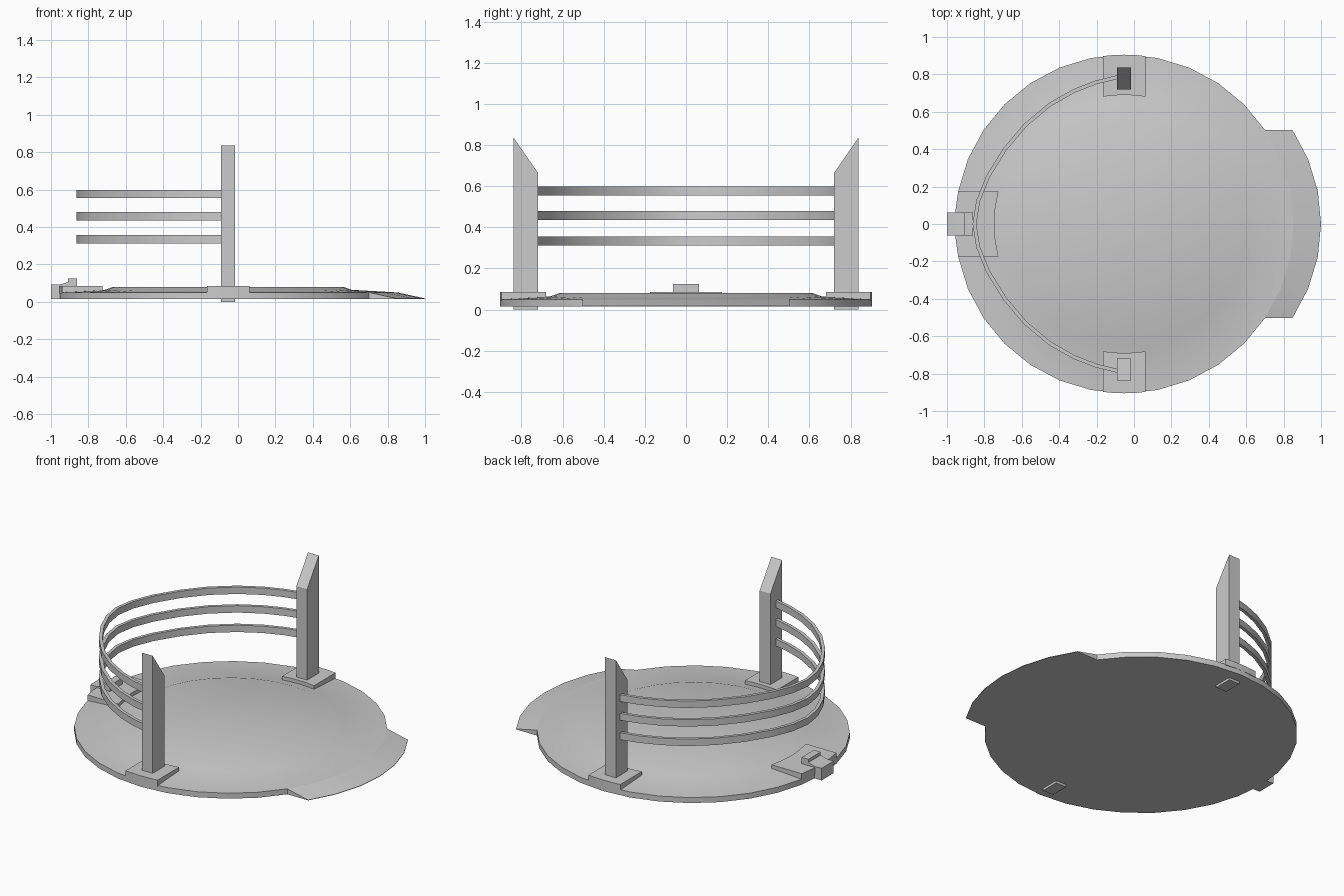
import bpy, bmesh
from math import cos, sin, pi, radians
from mathutils import Vector

if "Cube" in bpy.data.objects:
    bpy.data.objects.remove(bpy.data.objects["Cube"])

CX, R, SEG = -0.052, 0.905, 32


def finish(bm, name, smooth=None):
    bmesh.ops.recalc_face_normals(bm, faces=bm.faces)
    me = bpy.data.meshes.new(name)
    bm.to_mesh(me)
    bm.free()
    ob = bpy.data.objects.new(name, me)
    bpy.context.collection.objects.link(ob)
    if smooth:
        bpy.ops.object.select_all(action='DESELECT')
        bpy.context.view_layer.objects.active = ob
        ob.select_set(True)
        bpy.ops.object.shade_smooth_by_angle(angle=radians(smooth))
    return ob


def prism(name, pts, extrude):
    """Extrude a planar 3D outline along a vector."""
    bm = bmesh.new()
    a = [bm.verts.new(p) for p in pts]
    b = [bm.verts.new(Vector(p) + Vector(extrude)) for p in pts]
    bm.faces.new(a)
    bm.faces.new(b)
    for i in range(len(a)):
        j = (i + 1) % len(a)
        bm.faces.new((a[i], a[j], b[j], b[i]))
    return finish(bm, name)


# Round base with a slightly raised centre
bm = bmesh.new()
rings = []
for r, z in [(R, 0.015), (R, 0.05), (0.66, 0.064), (0.615, 0.08)]:
    rings.append([bm.verts.new((CX + r * cos(2 * pi * i / SEG), r * sin(2 * pi * i / SEG), z))
                  for i in range(SEG)])
for lo, hi in zip(rings, rings[1:]):
    for i in range(SEG):
        j = (i + 1) % SEG
        bm.faces.new((lo[i], lo[j], hi[j], hi[i]))
bm.faces.new(rings[0])
bm.faces.new(rings[-1])
finish(bm, "base_disc", 30)

# Entry ramp: rim arc shifted outward and tapered down to the floor
bm = bmesh.new()
cols = []
for i in range(-3, 4):
    a = 2 * pi * i / SEG
    x, y = CX + R * cos(a), R * sin(a)
    cols.append([bm.verts.new(p) for p in
                 ((x, y, 0.015), (x, y, 0.05), (x + 0.147, y, 0.018), (x + 0.147, y, 0.015))])
for c, d in zip(cols, cols[1:]):
    for k in range(4):
        m = (k + 1) % 4
        bm.faces.new((c[k], c[m], d[m], d[k]))
bm.faces.new(cols[0])
bm.faces.new(cols[-1])
finish(bm, "entry_ramp", 30)


# Pads following the curved rim
def pad(name, angle, half, r_in):
    def at(u, r):
        v = (r * r - u * u) ** 0.5
        return (CX + v * cos(angle) - u * sin(angle), v * sin(angle) + u * cos(angle), 0.045)
    us = [half * k / 2 for k in range(-2, 3)]
    pts = [at(u, R) for u in us] + [at(u, r_in) for u in reversed(us)]
    prism(name, pts, (0, 0, 0.04))


pad("post_pad_back", pi / 2, 0.113, 0.69)
pad("post_pad_front", -pi / 2, 0.113, 0.69)
pad("rear_pad", pi, 0.175, 0.695)

# Posts with slanted tops
for s, side in ((1, "back"), (-1, "front")):
    outline = [(-0.092, s * y, z) for y, z in
               ((0.72, 0), (0.838, 0), (0.838, 0.835), (0.72, 0.665))]
    prism("post_" + side, outline, (0.076, 0, 0))

# Hitch block hooked over the rear rim
hook = [(-1, 0.015), (-1, 0.092), (-0.955, 0.092), (-0.908, 0.105), (-0.908, 0.125),
        (-0.86, 0.125), (-0.86, 0.06), (-0.95, 0.06), (-0.95, 0.015)]
prism("rear_hitch", [(x, -0.062, z) for x, z in hook], (0, 0.124, 0))

# Three curved flat rails between the posts
half = [(-0.07, 0.79), (-0.2, 0.758), (-0.32, 0.712), (-0.45, 0.638), (-0.58, 0.53),
        (-0.69, 0.4), (-0.78, 0.255), (-0.833, 0.125), (-0.853, 0)]
path = [Vector(p) for p in half + [(x, -y) for x, y in reversed(half[:-1])]]
for n, z in enumerate((0.312, 0.436, 0.555)):
    bm = bmesh.new()
    cols = []
    for i, p in enumerate(path):
        t = (path[min(i + 1, len(path) - 1)] - path[max(i - 1, 0)]).normalized()
        o = Vector((-t.y, t.x)) * 0.01
        cols.append([bm.verts.new((q.x, q.y, h)) for q, h in
                     ((p - o, z), (p + o, z), (p + o, z + 0.044), (p - o, z + 0.044))])
    for c, d in zip(cols, cols[1:]):
        for k in range(4):
            m = (k + 1) % 4
            bm.faces.new((c[k], c[m], d[m], d[k]))
    bm.faces.new(cols[0])
    bm.faces.new(cols[-1])
    finish(bm, "rail_%d" % (n + 1), 30)
